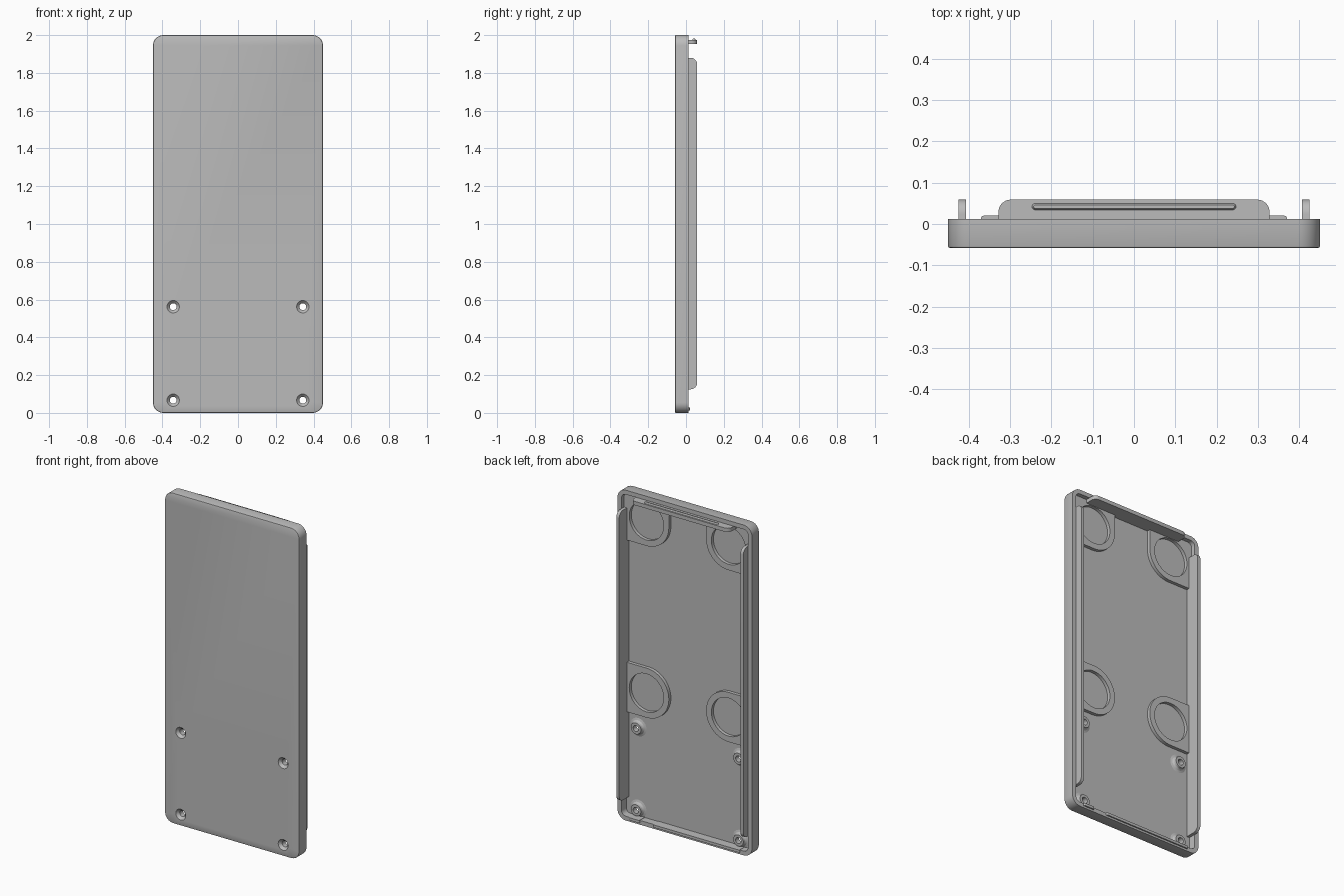
import bpy, bmesh, math
from mathutils import Vector

if "Cube" in bpy.data.objects:
    bpy.data.objects.remove(bpy.data.objects["Cube"])

grey = bpy.data.materials.new("plain grey")
grey.use_nodes = True
grey.diffuse_color = (0.5, 0.5, 0.5, 1)
grey.node_tree.nodes["Principled BSDF"].inputs["Base Color"].default_value = (0.5, 0.5, 0.5, 1)

FRONT, FLOOR, RIM, LIP = -0.058, -0.034, 0.012, 0.059
WALL = 0.026

# Axis mappings: outline coordinates (a, b) and extrusion depth d
ALONG_Y = lambda a, b, d: Vector((a, d, b))
ALONG_X = lambda a, b, d: Vector((d, a, b))
ALONG_Z = lambda a, b, d: Vector((a, b, d))


def rounded(a0, b0, a1, b1, radii, steps=8):
    """Rectangle outline; radii run from the low corner counter-clockwise."""
    if not isinstance(radii, (list, tuple)):
        radii = [radii] * 4
    corners = [(a0, b0, 1, 1), (a1, b0, -1, 1), (a1, b1, -1, -1), (a0, b1, 1, -1)]
    pts = []
    for i, ((a, b, sa, sb), r) in enumerate(zip(corners, radii)):
        if r == 0:
            pts.append((a, b))
            continue
        for k in range(steps + 1):
            t = math.pi * (1 + i / 2 + k / steps / 2)
            pts.append((a + sa * r + r * math.cos(t), b + sb * r + r * math.sin(t)))
    return pts


def circle(a, b, r, n=32):
    return [(a + r * math.cos(2 * math.pi * k / n), b + r * math.sin(2 * math.pi * k / n))
            for k in range(n)]


def finish(name, bm):
    bmesh.ops.recalc_face_normals(bm, faces=bm.faces[:])
    mesh = bpy.data.meshes.new(name)
    bm.to_mesh(mesh)
    bm.free()
    mesh.materials.append(grey)
    obj = bpy.data.objects.new(name, mesh)
    bpy.context.collection.objects.link(obj)
    bpy.ops.object.select_all(action='DESELECT')
    obj.select_set(True)
    bpy.context.view_layer.objects.active = obj
    bpy.ops.object.shade_smooth_by_angle(angle=math.radians(30))
    return obj


def bridge(bm, rings, closed=False):
    pairs = list(zip(rings, rings[1:]))
    if closed:
        pairs.append((rings[-1], rings[0]))
    for r, s in pairs:
        for i in range(len(r)):
            j = (i + 1) % len(r)
            bm.faces.new((r[i], r[j], s[j], s[i]))


def solid(name, loops, holes=(), to3d=ALONG_Y):
    """Loft (outline, depth) loops, cap both ends and pierce the holes."""
    bm = bmesh.new()
    ring = lambda outline, d: [bm.verts.new(to3d(a, b, d)) for a, b in outline]
    rings = [ring(o, d) for o, d in loops]
    bridge(bm, rings)
    ends = [[rings[0]], [rings[-1]]]
    for h in holes:
        pair = [ring(h, loops[0][1]), ring(h, loops[-1][1])]
        bridge(bm, pair)
        for end, r in zip(ends, pair):
            end.append(r)
    for end in ends:
        edges = [bm.edges.get((r[i - 1], r[i])) for r in end for i in range(len(r))]
        bmesh.ops.triangle_fill(bm, edges=edges, use_beauty=True)
    return finish(name, bm)


def lathe(name, profile, x, z, n=32):
    """Spin a closed (radius, y) profile around a line along y."""
    bm = bmesh.new()
    rings = [[bm.verts.new(ALONG_Y(a, b, y)) for a, b in circle(x, z, r, n)] for r, y in profile]
    bridge(bm, rings, closed=True)
    return finish(name, bm)


# Shallow tray with softened front edge and four screw openings
def body_outline(inset):
    return rounded(-0.45 + inset, inset, 0.45 - inset, 2 - inset, 0.055 - inset)


screws = [(sx * 0.343, z) for sx in (-1, 1) for z in (0.067, 0.562)]
solid("tray", [(body_outline(0.005), FRONT), (body_outline(0.0015), FRONT + 0.0015),
               (body_outline(0), FRONT + 0.005), (body_outline(0), RIM),
               (body_outline(WALL), RIM), (body_outline(WALL), FLOOR)],
      [circle(x, z, 0.033) for x, z in screws])

# Countersunk screw bosses with flared feet
boss = [(0.033, FRONT), (0.018, FRONT + 0.016), (0.018, FLOOR + 0.024), (0.034, FLOOR + 0.024),
        (0.036, FLOOR + 0.012), (0.043, FLOOR + 0.004), (0.055, FLOOR), (0.033, FLOOR)]
for i, (x, z) in enumerate(screws):
    lathe(f"screw_boss_{i + 1}", boss, x, z)

for side, s in (("left", 1), ("right", -1)):
    # Ring pads merging into the walls
    for level, z, top, corner in (("upper", 1.835, 1.974, 0), ("lower", 0.795, 0.945, 0.15)):
        pad = rounded(0.125, z - 0.15, 0.424, top, [0.149, 0, 0, corner * 0.99], 16)
        pad = [(s * a, b) for a, b in pad]
        solid(f"{side}_{level}_ring_pad", [(pad, FLOOR - 0.002), (pad, FLOOR + 0.02)],
              [circle(s * 0.275, z, 0.115, 48)])

    # Long side lips
    lip = rounded(FLOOR - 0.002, 0.125, LIP, 1.88, [0, 0.035, 0.035, 0])
    solid(f"{side}_lip", [(lip, s * 0.406), (lip, s * 0.425)], to3d=ALONG_X)

# Top lip with its snap ridge
lip = rounded(-0.328, FLOOR - 0.002, 0.328, LIP, [0, 0, 0.03, 0.03])
solid("top_lip", [(lip, 1.952), (lip, 1.975)], to3d=ALONG_Z)
ridge = lambda i: rounded(-0.247 + i, 0.034 + i, 0.247 - i, 0.05 - i, 0.0079 - i)
solid("snap_ridge", [(ridge(0), 1.974), (ridge(0.001), 1.979), (ridge(0.004), 1.983)], to3d=ALONG_Z)

# Low bottom lip, split by a notch
for name, x0, x1 in (("bottom_lip_long", -0.37, 0.21), ("bottom_lip_short", 0.3, 0.37)):
    strip = rounded(x0, FLOOR - 0.002, x1, 0.02, [0, 0, 0.006, 0.006])
    solid(name, [(strip, 0.012), (strip, 0.028)], to3d=ALONG_Z)
